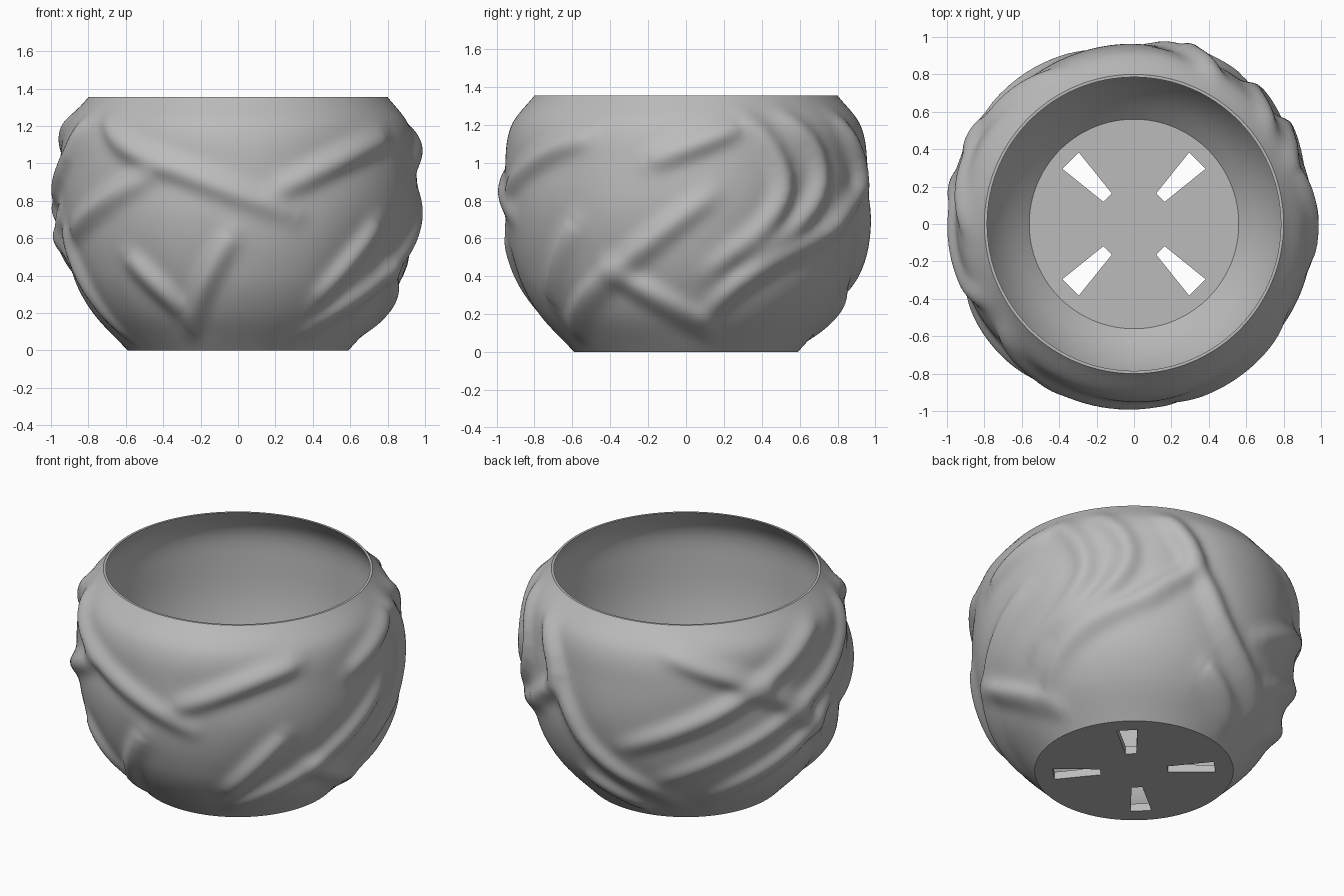
import bpy, bmesh, math
from mathutils import Vector

cube = bpy.data.objects.get("Cube")
if cube:
    bpy.data.objects.remove(cube)

GREY = (.5, .5, .5, 1)
mat = bpy.data.materials.new("plain grey clay")
mat.use_nodes = True
mat.diffuse_color = GREY
mat.node_tree.nodes["Principled BSDF"].inputs["Base Color"].default_value = GREY

HEIGHT, SEGMENTS, ROWS, FLOOR, FLOOR_RADIUS = 1.355, 288, 84, .05, .56
PROFILE = [(0, .59), (.2, .775), (.4, .885), (.7, .957), (1, .957), (1.2, .92), (HEIGHT, .8)]
WIDTH, STRENGTH, LIMIT = .066, .044, .06

# Cloth folds, each a path of (degrees around, height)
FOLDS = [
    [(-142, 1.28), (-130, 1.08), (-110, .97), (-72, .72)],
    [(-78, .85), (-50, 1.06), (-33, 1.14)],
    [(-160, .62), (-117, .96)],
    [(-168, .66), (-160, .36), (-154, .07)],
    [(-130, .5), (-112, .2)],
    [(-112, .08), (-92, .62)],
    [(-60, .25), (-38, .68)],
    [(-60, .08), (-24, .42), (8, .83)],
    [(-12, 1), (18, 1.2)],
    [(-28, .44), (-10, .27), (12, .11)],
    [(8, .2), (25, .45), (60, .68)],
    [(20, 1.27), (34, .95), (30, .7), (8, .42)],
    [(34, 1.29), (50, 1), (44, .72), (22, .5)],
    [(60, 1.25), (76, .9), (54, .66)],
    [(65, 1.19), (75, .82), (88, .46), (119, .2)],
    [(80, .29), (108, .06)],
    [(118, 1.22), (155, .96), (186, .48)],
    [(183, 1.27), (152, .96), (102, .58)],
    [(207, 1.24), (195, .95), (116, .36)],
    [(188, .75), (177, .55), (135, .21)],
]


def outer_radius(z):
    """Smooth radius through the profile points."""
    last = len(PROFILE) - 2
    i = next((k for k in range(last) if z <= PROFILE[k + 1][0]), last)
    before, start = Vector(PROFILE[max(i - 1, 0)]), Vector(PROFILE[i])
    end, after = Vector(PROFILE[i + 1]), Vector(PROFILE[min(i + 2, last + 1)])
    span = end.x - start.x
    t = (z - start.x) / span
    leave = (end.y - before.y) / (end.x - before.x) * span
    arrive = (after.y - start.y) / (after.x - start.x) * span
    ease = t * t * (3 - 2 * t)
    return (start.y + (end.y - start.y) * ease
            + leave * t * (1 - t) ** 2 - arrive * t * t * (1 - t))


def inner_radius(z):
    """The wall thickens from a thin rim towards the foot."""
    up = z / HEIGHT
    return outer_radius(z) - .015 - .06 * (1 - up) - .03 * math.sin(math.pi * up)


def rounded(points):
    """Corner-cut a fold path so it bends softly."""
    path = [Vector((math.radians(a), z)) for a, z in points]
    for _ in range(2):
        cut = [path[0]]
        for p, q in zip(path, path[1:]):
            cut += [p.lerp(q, .25), p.lerp(q, .75)]
        path = cut + [path[-1]]
    return path


PATHS = [rounded(points) for points in FOLDS]


def distance_along(spot, path):
    """Distance to the path and how far along it the nearest point lies."""
    found = []
    for i, (p, q) in enumerate(zip(path, path[1:])):
        step = q - p
        t = min(max((spot - p).dot(step) / step.length_squared, 0), 1)
        found.append(((spot - p - step * t).length, (i + t) / (len(path) - 1)))
    return min(found)


def fold_height(angle, z):
    """Raised crest with a shallow furrow on either side, fading at the tips."""
    total = 0
    for path in PATHS:
        middle = (path[0].x + path[-1].x) / 2
        x = angle - math.tau * round((angle - middle) / math.tau)
        sides = [p.x for p in path]
        if min(sides) - .3 < x < max(sides) + .3:
            distance, along = distance_along(Vector((x, z)), path)
            fade = .25 + .75 * math.sin(math.pi * along)
            k = (distance / WIDTH) ** 2
            total += STRENGTH * fade * (1.25 * math.exp(-k) - .3 * math.exp(-k / 5))
    edge = min(1, z / .1, (HEIGHT - z) / .16)
    return LIMIT * math.tanh(total / LIMIT) * edge * edge * (3 - 2 * edge)


def finish(name, bm):
    bmesh.ops.recalc_face_normals(bm, faces=bm.faces)
    mesh = bpy.data.meshes.new(name)
    bm.to_mesh(mesh)
    bm.free()
    mesh.materials.append(mat)
    ob = bpy.data.objects.new(name, mesh)
    bpy.context.collection.objects.link(ob)
    return ob


def smooth(ob):
    bpy.ops.object.select_all(action='DESELECT')
    ob.select_set(True)
    bpy.context.view_layer.objects.active = ob
    bpy.ops.object.shade_smooth_by_angle(angle=math.radians(40))


# Pot wall: folded outside, flat rim, smooth inside, closed under the foot
bm = bmesh.new()
rings = []


def add_ring(z, radius, folded=False):
    ring = []
    for s in range(SEGMENTS):
        a = math.tau * s / SEGMENTS
        r = radius + (fold_height(a, z) if folded else 0)
        ring.append(bm.verts.new((r * math.cos(a), r * math.sin(a), z)))
    rings.append(ring)


for i in range(ROWS + 1):
    z = HEIGHT * i / ROWS
    add_ring(z, outer_radius(z), folded=True)
for i in range(32):
    z = HEIGHT + (FLOOR - HEIGHT) * i / 32
    add_ring(z, inner_radius(z))
add_ring(FLOOR, FLOOR_RADIUS)
add_ring(0, FLOOR_RADIUS)
for low, high in zip(rings, rings[1:] + rings[:1]):
    for s in range(SEGMENTS):
        n = (s + 1) % SEGMENTS
        bm.faces.new((low[s], low[n], high[n], high[s]))
wall = finish("pot_wall", bm)
smooth(wall)

# Floor disc
bm = bmesh.new()
bmesh.ops.create_cone(bm, cap_ends=True, segments=SEGMENTS, radius1=FLOOR_RADIUS,
                      radius2=FLOOR_RADIUS, depth=FLOOR)
bmesh.ops.translate(bm, verts=bm.verts, vec=(0, 0, FLOOR / 2))
floor = finish("pot_floor", bm)

# Four flared drainage slots cut through the floor
bm = bmesh.new()
for k in range(4):
    a = math.radians(45 + 90 * k)
    out = Vector((math.cos(a), math.sin(a), 0))
    side = Vector((-out.y, out.x, 0))
    below = Vector((0, 0, -FLOOR))
    base = [bm.verts.new(out * r + side * w + below)
            for r, w in ((.2, -.032), (.48, -.062), (.48, .062), (.2, .032))]
    top = bmesh.ops.extrude_face_region(bm, geom=[bm.faces.new(base)], use_keep_orig=True)
    bmesh.ops.translate(bm, vec=-3 * below,
                        verts=[v for v in top["geom"] if isinstance(v, bmesh.types.BMVert)])
cutter = finish("slot_cutter", bm)
cutter.hide_render = True
cut = floor.modifiers.new("slots", 'BOOLEAN')
cut.operation, cut.object, cut.solver = 'DIFFERENCE', cutter, 'EXACT'
bpy.context.view_layer.objects.active = floor
bpy.ops.object.modifier_apply(modifier=cut.name)
bpy.data.objects.remove(cutter)
smooth(floor)
